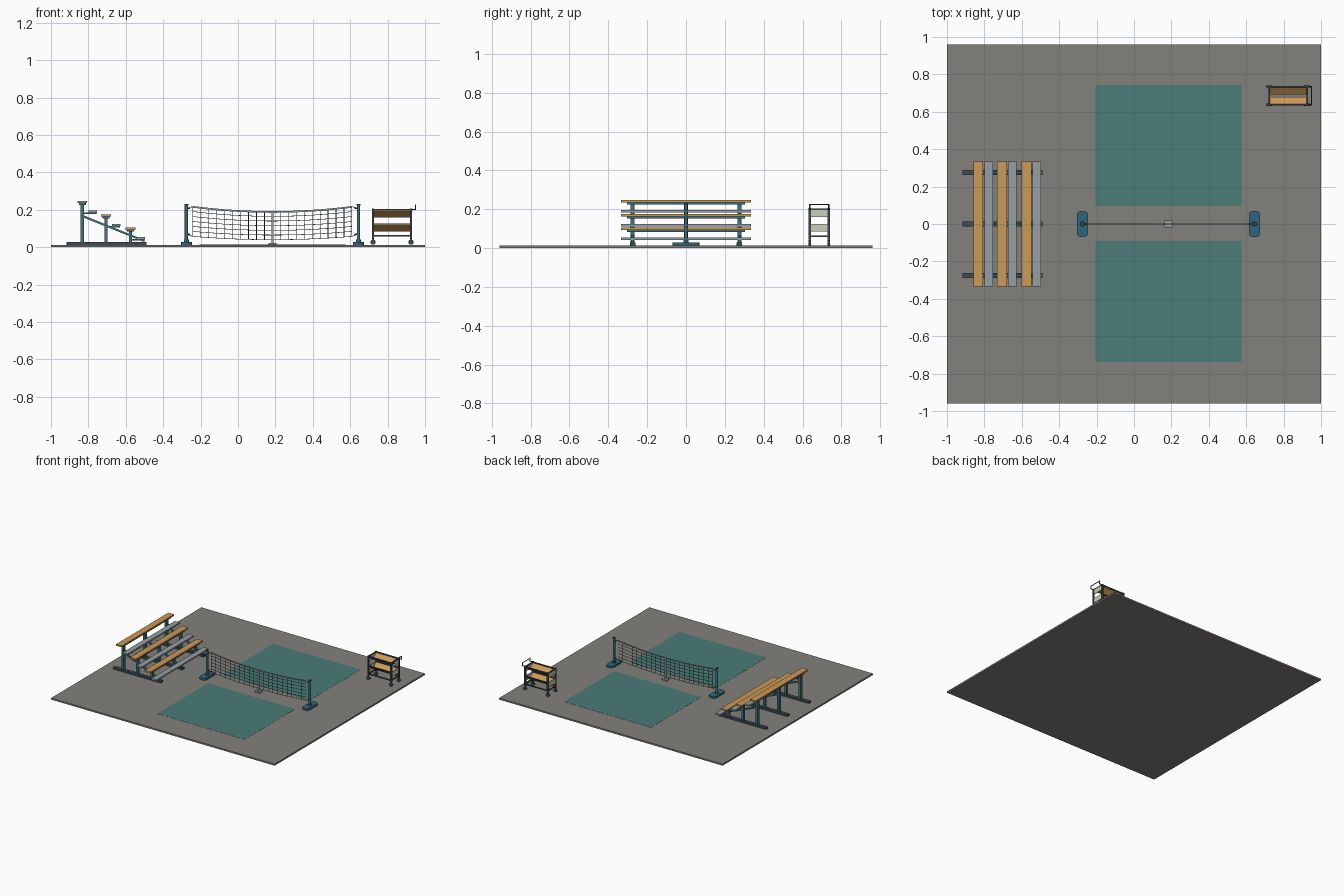
import bpy, bmesh, math
from mathutils import Vector

if "Cube" in bpy.data.objects:
    bpy.data.objects.remove(bpy.data.objects["Cube"])


def mat(name, r, g, b):
    m = bpy.data.materials.new(name)
    m.diffuse_color = (r, g, b, 1)
    m.use_nodes = True
    m.node_tree.nodes["Principled BSDF"].inputs["Base Color"].default_value = m.diffuse_color
    return m


CONCRETE = mat("concrete", 0.23, 0.22, 0.20)
COURT = mat("court_teal", 0.07, 0.20, 0.19)
TEAL = mat("teal_steel", 0.05, 0.17, 0.20)
BLUE = mat("blue_steel", 0.03, 0.13, 0.20)
WOOD = mat("wood", 0.60, 0.32, 0.10)
ALU = mat("aluminium", 0.30, 0.35, 0.37)
DARK = mat("dark_steel", 0.05, 0.07, 0.08)
NET = mat("net_cord", 0.10, 0.09, 0.08)
CREAM = mat("cream", 0.60, 0.62, 0.48)
G = 0.013  # top of the ground slab


def finish(name, bm, m):
    me = bpy.data.meshes.new(name)
    bm.to_mesh(me)
    bm.free()
    ob = bpy.data.objects.new(name, me)
    bpy.context.collection.objects.link(ob)
    me.materials.append(m)
    return ob


def box(name, x0, x1, y0, y1, z0, z1, m, corner=0):
    bm = bmesh.new()
    bmesh.ops.create_cube(bm, size=1)
    for v in bm.verts:
        v.co = Vector(((x0 + x1) / 2 + v.co.x * (x1 - x0),
                       (y0 + y1) / 2 + v.co.y * (y1 - y0),
                       (z0 + z1) / 2 + v.co.z * (z1 - z0)))
    if corner:
        up = [e for e in bm.edges if abs(e.verts[0].co.z - e.verts[1].co.z) > 1e-5]
        bmesh.ops.bevel(bm, geom=up, offset=corner, segments=4, profile=0.5, affect='EDGES')
    return finish(name, bm, m)


def prism(name, pts, y0, y1, m):
    """Extrude an x-z outline along y."""
    bm = bmesh.new()
    f = bm.faces.new([bm.verts.new((x, y0, z)) for x, z in pts])
    r = bmesh.ops.extrude_face_region(bm, geom=[f])
    for v in r["geom"]:
        if isinstance(v, bmesh.types.BMVert):
            v.co.y = y1
    bmesh.ops.recalc_face_normals(bm, faces=bm.faces)
    return finish(name, bm, m)


def cyl(name, a, b, r, m, n=12):
    a, b = Vector(a), Vector(b)
    bm = bmesh.new()
    bmesh.ops.create_cone(bm, cap_ends=True, segments=n, radius1=r, radius2=r, depth=(b - a).length)
    bm.transform((b - a).to_track_quat('Z', 'Y').to_matrix().to_4x4())
    bmesh.ops.translate(bm, verts=bm.verts, vec=(a + b) / 2)
    for f in bm.faces:
        f.smooth = len(f.verts) == 4 and n > 8
    return finish(name, bm, m)


def cords(name, paths, r, m):
    cu = bpy.data.curves.new(name, 'CURVE')
    cu.dimensions = '3D'
    cu.bevel_depth, cu.bevel_resolution, cu.use_fill_caps = r, 1, True
    for p in paths:
        s = cu.splines.new('POLY')
        s.points.add(len(p) - 1)
        for q, c in zip(s.points, p):
            q.co = (*c, 1)
    cu.materials.append(m)
    ob = bpy.data.objects.new(name, cu)
    bpy.context.collection.objects.link(ob)


# Ground and painted court halves
box("ground_slab", -1, 1, -0.96, 0.96, 0, G, CONCRETE)
box("court_back", -0.205, 0.575, 0.097, 0.742, G - 0.003, G + 0.001, COURT)
box("court_front", -0.205, 0.575, -0.737, -0.092, G - 0.003, G + 0.001, COURT)

# Bleacher frames
tiers = [(-0.832, 0.247), (-0.706, 0.175), (-0.575, 0.105)]
for y in (-0.275, 0, 0.275):
    box("bleacher_foot_rail", -0.918, -0.49, y - 0.014, y + 0.014, G, G + 0.015, DARK)
    prism("bleacher_brace", [(-0.83, 0.16), (-0.83, 0.172), (-0.50, 0.038), (-0.50, 0.027)],
          y - 0.006, y + 0.006, TEAL)
    for x, z in tiers:
        box("bleacher_post", x - 0.009, x + 0.009, y - 0.011, y + 0.011, G + 0.015, z - 0.012, TEAL)
        box("foot_bracket", x, x + 0.075, y - 0.008, y + 0.008, z - 0.069, z - 0.061, TEAL)
# Bleacher planks
for x, z in tiers:
    box("seat_beam", x - 0.018, x + 0.018, -0.305, 0.305, z - 0.022, z - 0.012, TEAL)
    box("seat_plank", x - 0.026, x + 0.026, -0.334, 0.334, z - 0.012, z, WOOD)
    box("foot_plank", x + 0.033, x + 0.077, -0.334, 0.334, z - 0.063, z - 0.051, ALU)

# Net posts
CX = 0.184
for s in (-1, 1):
    x = CX + s * 0.46
    box("net_post_base", x - 0.03, x + 0.03, -0.069, 0.069, G, G + 0.015, BLUE, 0.02)
    cyl("net_post_collar", (x, 0, G + 0.015), (x, 0, G + 0.028), 0.014, BLUE, 16)
    cyl("net_post", (x, 0, G), (x, 0, 0.228), 0.009, TEAL, 16)
    cyl("net_post_cap", (x, 0, 0.224), (x, 0, 0.232), 0.011, DARK, 16)
    for z in (0.07, 0.207):
        cyl("net_hook", (x, 0, z), (x - s * 0.02, 0, z), 0.004, DARK, 8)


# Sagging net
def net_pt(u, t):
    top, bottom = 0.190 + 0.027 * u * u, 0.040 + 0.018 * u * u
    return (CX + 0.425 * u, 0, bottom + (top - bottom) * t)


COLS, ROWS = 20, 6
us = [-1 + 2 * i / COLS for i in range(COLS + 1)]
cords("net_rows", [[net_pt(u, j / ROWS) for u in us] for j in range(ROWS + 1)], 0.0017, NET)
cords("net_columns", [[net_pt(u, 0), net_pt(u, 1)] for u in us], 0.0017, NET)
top = [net_pt(u, 1) for u in us]
prism("net_top_band", [(x, z + 0.003) for x, _, z in top] + [(x, z - 0.006) for x, _, z in top[::-1]],
      -0.002, 0.002, ALU)
for s in (-1, 1):
    x = CX + s * 0.46
    cords("net_tie", [[(x, 0, 0.207), net_pt(s, 1)], [(x, 0, 0.07), net_pt(s, 0)]], 0.002, NET)
# Centre strap and anchor
box("centre_strap", CX - 0.006, CX + 0.006, -0.003, 0.003, G, 0.192, ALU)
box("strap_anchor", CX - 0.022, CX + 0.022, -0.02, 0.02, G, G + 0.009, ALU)

# Ball cart frame
X0, X1, Y0, Y1 = 0.722, 0.925, 0.637, 0.735
for x in (X0, X1):
    for y in (Y0, Y1):
        box("cart_post", x - 0.006, x + 0.006, y - 0.006, y + 0.006, 0.045, 0.206, DARK)
        cyl("caster_fork", (x, y, 0.028), (x, y, 0.05), 0.004, DARK, 8)
        cyl("caster_wheel", (x, y - 0.006, G + 0.014), (x, y + 0.006, G + 0.014), 0.014, DARK, 16)
    for z in (0.06, 0.2):
        box("cart_end_rail", x - 0.004, x + 0.004, Y0, Y1, z - 0.004, z + 0.004, DARK)
for y in (Y0, Y1):
    for z in (0.06, 0.124, 0.2):
        box("cart_side_rail", X0, X1, y - 0.004, y + 0.004, z - 0.004, z + 0.004, DARK)
# V-shaped trays with end panels
for z in (0.085, 0.16):
    for x in (X0, X1):
        box("tray_end_panel", x - 0.003, x + 0.003, Y0 + 0.004, Y1 - 0.004, z, z + 0.04, CREAM)
    for ya, yb in ((Y0 + 0.003, 0.68), (Y1 - 0.003, 0.692)):
        bm = bmesh.new()
        pts = [(ya, z + 0.036), (yb, z + 0.004), (yb, z), (ya, z + 0.031)]
        f = bm.faces.new([bm.verts.new((X0 + 0.004, y, h)) for y, h in pts])
        r = bmesh.ops.extrude_face_region(bm, geom=[f])
        bmesh.ops.translate(bm, vec=(X1 - X0 - 0.008, 0, 0),
                            verts=[v for v in r["geom"] if isinstance(v, bmesh.types.BMVert)])
        bmesh.ops.recalc_face_normals(bm, faces=bm.faces)
        finish("tray_slope", bm, WOOD)
# Push handle
hx = 0.949
cords("cart_handle", [[(X1, Y0, 0.2), (hx, Y0, 0.202), (hx, Y0, 0.225),
                       (hx, Y1, 0.225), (hx, Y1, 0.202), (X1, Y1, 0.2)]], 0.004, DARK)
